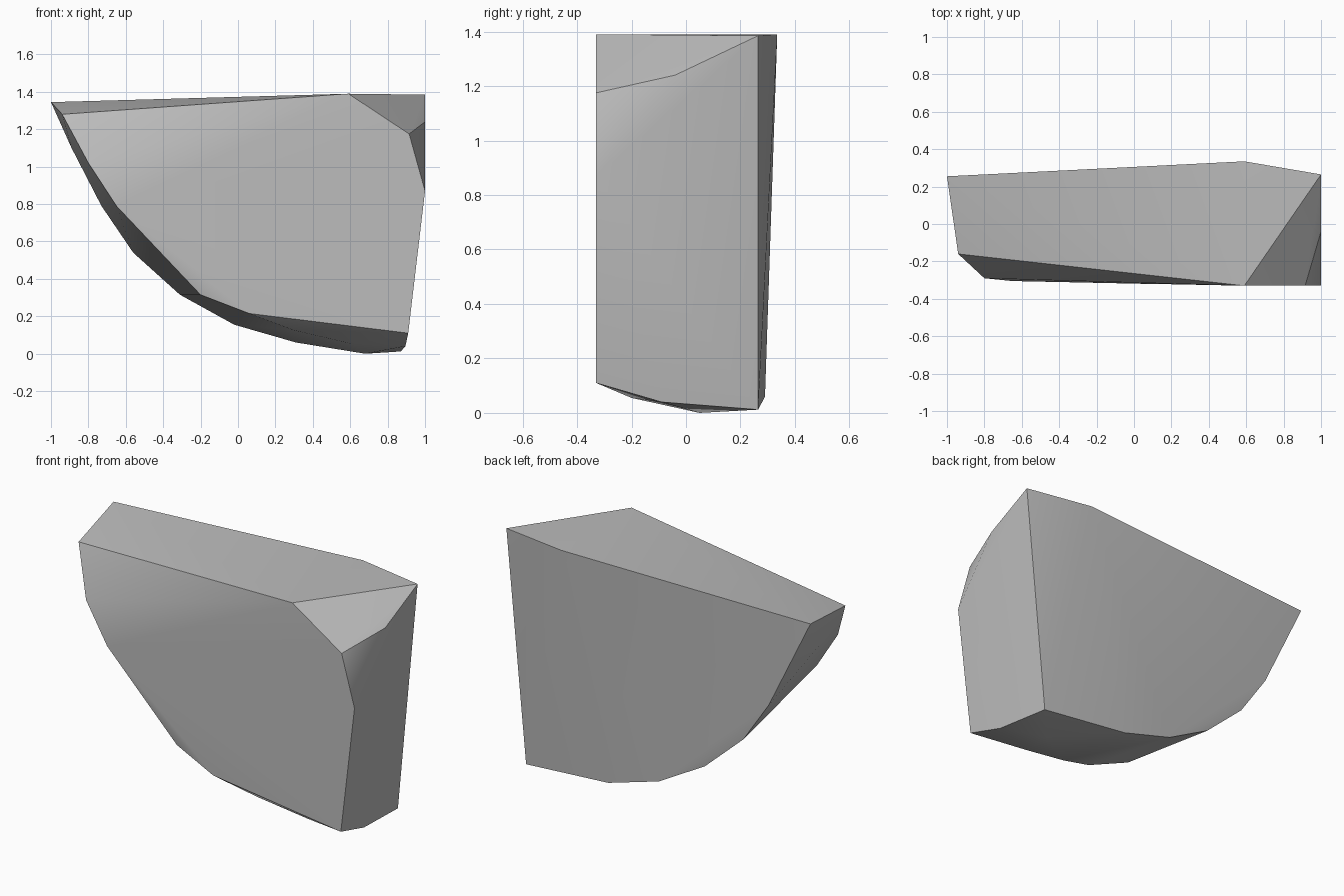
import bpy, bmesh, math

cube = bpy.data.objects.get("Cube")
if cube:
    bpy.data.objects.remove(cube, do_unlink=True)

# One plain stone colour
stone = bpy.data.materials.new("stone_grey")
stone.use_nodes = True
colour = (0.5, 0.5, 0.5, 1)
stone.diffuse_color = colour
stone.node_tree.nodes["Principled BSDF"].inputs["Base Color"].default_value = colour

# Corners of the front facet
front_rim = [(0.59, -0.33, 1.39), (0.915, -0.33, 1.175), (1, -0.33, 0.87),
             (0.91, -0.33, 0.11), (0.06, -0.32, 0.215), (-0.65, -0.305, 0.79),
             (-0.8, -0.29, 1.02), (-0.94, -0.16, 1.28)]

# Corners of the back facet, following the curved lower edge
back_rim = [(0.59, 0.335, 1.39), (1, 0.265, 1.385), (0.87, 0.265, 0.012),
            (0.31, 0.29, 0.06), (-0.02, 0.285, 0.155), (-0.31, 0.265, 0.315),
            (-0.56, 0.26, 0.54), (-0.73, 0.265, 0.79), (-1, 0.255, 1.345)]

# Chips between the two facets: right side, underside and left side
side_chips = [(1, -0.04, 1.24), (0.895, -0.09, 0.04), (0.68, 0.05, 0),
              (0.6, -0.2, 0.055), (0.3, -0.25, 0.125), (-0.2, -0.29, 0.315),
              (-0.89, 0, 1.1)]

# Wrap the corners in a faceted stone
bm = bmesh.new()
for corner in front_rim + back_rim + side_chips:
    bm.verts.new(corner)
bmesh.ops.convex_hull(bm, input=bm.verts[:])
bmesh.ops.delete(bm, geom=[v for v in bm.verts if not v.link_faces], context='VERTS')
bmesh.ops.dissolve_limit(bm, angle_limit=math.radians(1), verts=bm.verts[:], edges=bm.edges[:])
bmesh.ops.recalc_face_normals(bm, faces=bm.faces[:])

mesh = bpy.data.meshes.new("rock_chunk")
bm.to_mesh(mesh)
bm.free()
mesh.materials.append(stone)
rock = bpy.data.objects.new("rock_chunk", mesh)
bpy.context.collection.objects.link(rock)

# Soft shading across shallow facets, crisp main edges
bpy.ops.object.select_all(action='DESELECT')
rock.select_set(True)
bpy.context.view_layer.objects.active = rock
bpy.ops.object.shade_smooth_by_angle(angle=math.radians(30))
